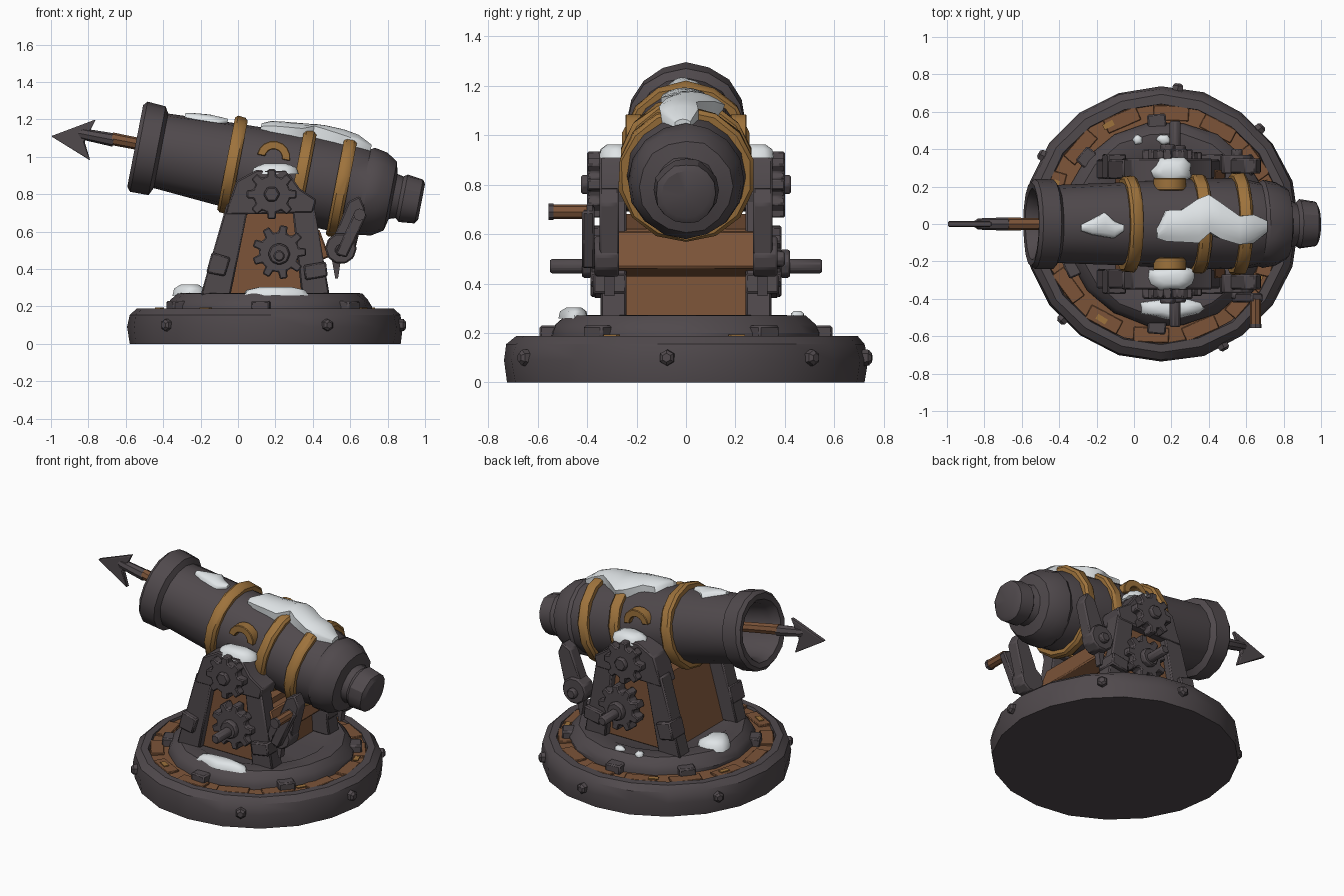
import bpy, bmesh, math, random
from mathutils import Matrix, Vector

random.seed(4)
if "Cube" in bpy.data.objects:
    bpy.data.objects.remove(bpy.data.objects["Cube"])


def material(name, rgb):
    m = bpy.data.materials.new(name)
    m.use_nodes = True
    m.diffuse_color = (*rgb, 1)
    m.node_tree.nodes["Principled BSDF"].inputs["Base Color"].default_value = (*rgb, 1)
    return m


IRON = material("dark iron", (0.08, 0.067, 0.073))
WOOD = material("brown wood", (0.2, 0.088, 0.04))
BRASS = material("old brass", (0.34, 0.17, 0.045))
SNOW = material("snow", (0.8, 0.84, 0.86))

TILT = math.radians(11)
BARREL = Matrix.Translation((0, 0, 0.95)) @ Matrix.Rotation(TILT, 4, 'Y')
BASE = Matrix.Translation((0.145, 0, 0)) @ Matrix.Rotation(-math.pi / 2, 4, 'Y')


def finish(name, bm, mat, frame=Matrix(), angle=32, bevel=0):
    bmesh.ops.recalc_face_normals(bm, faces=bm.faces)
    mesh = bpy.data.meshes.new(name)
    bm.to_mesh(mesh)
    bm.free()
    mesh.transform(frame)
    mesh.materials.append(mat)
    obj = bpy.data.objects.new(name, mesh)
    bpy.context.collection.objects.link(obj)
    if bevel:
        mod = obj.modifiers.new("worn edges", 'BEVEL')
        mod.width, mod.segments = bevel, 1
    bpy.ops.object.select_all(action='DESELECT')
    bpy.context.view_layer.objects.active = obj
    obj.select_set(True)
    bpy.ops.object.shade_smooth_by_angle(angle=math.radians(angle))
    return obj


def lathe(name, profile, mat, frame, sides=16, wobble=0.0, closed=False):
    """Spin (along, radius) points around the local x axis."""
    bm = bmesh.new()
    rings = []
    for s, r in profile:
        ring = []
        for i in range(sides):
            a = math.tau * i / sides
            rr = r + random.uniform(-wobble, wobble) * (r > 0)
            ring.append(bm.verts.new((s, rr * math.sin(a), rr * math.cos(a))))
        rings.append(ring)
    pairs = list(zip(rings, rings[1:])) + ([(rings[-1], rings[0])] if closed else [])
    for a, b in pairs:
        for i in range(sides):
            j = (i + 1) % sides
            bm.faces.new((a[i], a[j], b[j], b[i]))
    bmesh.ops.remove_doubles(bm, verts=bm.verts, dist=0.0005)
    return finish(name, bm, mat, frame)


def prism(name, pts, y0, y1, mat, bevel=0.0, angle=32):
    """Extrude an (x, z) outline from y0 to y1."""
    bm = bmesh.new()
    a = [bm.verts.new((x, y0, z)) for x, z in pts]
    b = [bm.verts.new((x, y1, z)) for x, z in pts]
    bm.faces.new(a)
    bm.faces.new(b[::-1])
    for i in range(len(pts)):
        j = (i + 1) % len(pts)
        bm.faces.new((a[i], a[j], b[j], b[i]))
    return finish(name, bm, mat, bevel=bevel, angle=angle)


def circle(x, z, r, n=10, teeth=0):
    if not teeth:
        return [(x + r * math.cos(math.tau * i / n), z + r * math.sin(math.tau * i / n)) for i in range(n)]
    pts = []
    for i in range(teeth):
        for off, k in ((-0.32, 0.74), (-0.2, 1), (0.2, 1), (0.32, 0.74)):
            a = math.tau * (i + off) / teeth
            pts.append((x + r * k * math.cos(a), z + r * k * math.sin(a)))
    return pts


def box(name, size, frame, mat, bevel=0.008):
    bm = bmesh.new()
    bmesh.ops.create_cube(bm, size=1)
    bmesh.ops.scale(bm, vec=size, verts=bm.verts)
    return finish(name, bm, mat, frame, bevel=bevel)


def mound(name, loc, rx, ry, h):
    """Lumpy snow heap with an uneven outline."""
    bm = bmesh.new()
    n = 12
    wob = [random.uniform(0.75, 1.1) for _ in range(n)]
    rings = [[bm.verts.new((rx * k * wob[i] * math.cos(math.tau * i / n),
                            ry * k * wob[i] * math.sin(math.tau * i / n), z * h))
              for i in range(n)] for k, z in ((1, -0.3), (0.9, 0.5), (0.5, 0.95))]
    for a, b in zip(rings, rings[1:]):
        for i in range(n):
            bm.faces.new((a[i], a[(i + 1) % n], b[(i + 1) % n], b[i]))
    bm.faces.new(rings[-1])
    return finish(name, bm, SNOW, Matrix.Translation(loc), angle=60)


def barrel_snow(name, rows):
    """Snow sheet lying on the barrel; rows are (along, y_min, y_max, radius)."""
    bm = bmesh.new()
    cols = 8
    rows = [(*rows[0][:3], 0.19)] + rows + [(*rows[-1][:3], 0.19)]
    grid = []
    for s, lo, hi, r in rows:
        line = []
        for c in range(cols + 1):
            t = c / cols
            a = math.asin((lo + (hi - lo) * t) / 0.26)
            rr = 0.19 if c in (0, cols) else r - 0.012 + 0.016 * math.sin(math.pi * t)
            line.append(bm.verts.new((s, rr * math.sin(a), rr * math.cos(a))))
        grid.append(line)
    for a, b in zip(grid, grid[1:]):
        for c in range(cols):
            bm.faces.new((a[c], a[c + 1], b[c + 1], b[c]))
    return finish(name, bm, SNOW, BARREL, angle=55)


# Round base: iron rim, wooden floor, iron turntable
lathe("base_rim", [(0, 0), (0, 0.725), (0.09, 0.738), (0.155, 0.725), (0.188, 0.69),
                   (0.188, 0.645), (0.14, 0.635), (0.14, 0)], IRON, BASE, 20, 0.004)
lathe("wood_floor", [(0.13, 0.64), (0.172, 0.64), (0.182, 0.5), (0.13, 0.5)], WOOD, BASE, 20, closed=True)
lathe("turntable", [(0.14, 0.55), (0.2, 0.55), (0.235, 0.53), (0.27, 0.49), (0.272, 0.4),
                    (0.262, 0.38), (0.262, 0)], IRON, Matrix.Translation((0.025, 0, 0)) @ BASE, 18, 0.006)
for i in range(14):
    spin = Matrix.Translation((0.145, 0, 0)) @ Matrix.Rotation(math.tau * (i + 0.3) / 14, 4, 'Z')
    box("floor_plank", (0.08, 0.19, 0.02),
        spin @ Matrix.Translation((0.595, 0, 0.177)) @ Matrix.Rotation(0.05, 4, 'Z'), WOOD, 0.004)
for deg in (83, 44, 150, 224, 297, 354):
    spin = Matrix.Translation((0.145, 0, 0)) @ Matrix.Rotation(math.radians(deg), 4, 'Z')
    lathe("rim_bolt", [(0.7, 0.035), (0.745, 0.032), (0.757, 0.018), (0.757, 0)], IRON,
          spin @ Matrix.Translation((0, 0, 0.1)), 6)
for deg in (35, 95, 140, 205, 265, 320):
    spin = Matrix.Translation((0.17, 0, 0)) @ Matrix.Rotation(math.radians(deg), 4, 'Z')
    box("turntable_lug", (0.1, 0.1, 0.06), spin @ Matrix.Translation((0.54, 0, 0.2)), IRON)
for deg in (20, 118, 160, 238, 330):
    spin = Matrix.Translation((0.145, 0, 0)) @ Matrix.Rotation(math.radians(deg), 4, 'Z')
    box("worn_plank_patch", (0.03, 0.06, 0.006), spin @ Matrix.Translation((0.6, 0, 0.19)), BRASS, 0)

# Barrel with open bore, breech and rear knob
lathe("barrel", [(-0.2, 0), (-0.2, 0.15), (-0.5, 0.165), (-0.555, 0.19), (-0.56, 0.225), (-0.54, 0.243),
                 (-0.44, 0.24), (-0.42, 0.205), (-0.05, 0.225), (0.3, 0.238), (0.58, 0.245),
                 (0.68, 0.225), (0.70, 0.235), (0.77, 0.225), (0.83, 0.19), (0.845, 0.125),
                 (0.88, 0.115), (0.9, 0.13), (0.985, 0.122), (1.0, 0.095), (1.0, 0)],
      IRON, BARREL, 16, 0.004)
for s, r in ((-0.03, 0.25), (0.345, 0.258), (0.565, 0.265)):
    lathe("barrel_band", [(s - 0.035, 0.2), (s - 0.035, r), (s - 0.02, r + 0.012), (s + 0.02, r + 0.012),
                          (s + 0.035, r), (s + 0.035, 0.2)], BRASS, BARREL, 14, 0.004)
barrel_snow("barrel_snow_front", [(-0.33, -0.05, 0, 0.222), (-0.27, -0.08, 0.04, 0.232), (-0.2, -0.1, 0.09, 0.238),
                                  (-0.15, -0.1, 0.03, 0.238), (-0.1, -0.05, 0, 0.235)])
barrel_snow("barrel_snow_rear", [(0.08, -0.09, -0.02, 0.25), (0.13, -0.12, 0.1, 0.268), (0.21, -0.12, 0.1, 0.278),
                                 (0.3, -0.13, 0.16, 0.288), (0.36, -0.07, 0.17, 0.298), (0.42, -0.1, 0.13, 0.3),
                                 (0.52, -0.12, 0.06, 0.298), (0.6, -0.12, 0.07, 0.285), (0.68, -0.06, 0.03, 0.245)])

# Harpoon
lathe("harpoon_shaft", [(-0.2, 0), (-0.2, 0.03), (-0.69, 0.034), (-0.69, 0)], WOOD,
      BARREL @ Matrix.Translation((0, 0, 0.015)), 8)
lathe("harpoon_socket", [(-0.68, 0), (-0.68, 0.036), (-0.85, 0.03), (-0.9, 0)], IRON,
      BARREL @ Matrix.Translation((0, 0, 0.01)), 8)
prism("harpoon_head", [(-1, 1.11), (-0.76, 1.2), (-0.8, 1.12), (-0.82, 1.08), (-0.79, 0.98)],
      -0.016, 0.016, IRON, 0.006)

# Wooden carriage between the cheeks
prism("carriage_core", [(-0.1, 0.26), (0.37, 0.26), (0.35, 0.62), (0.02, 0.68)], -0.27, 0.27, WOOD)
box("rear_beam", (0.11, 0.58, 0.16), Matrix.Translation((0.41, 0, 0.52)) @ Matrix.Rotation(-0.35, 4, 'Y'), WOOD)
lathe("trunnion", [(-0.38, 0), (-0.38, 0.09), (0.38, 0.09), (0.38, 0)], IRON,
      Matrix.Translation((0.18, 0, 0.8)) @ Matrix.Rotation(math.pi / 2, 4, 'Z'), 12)

# Everything that appears on both sides
arch = [(k, a) for k, steps in ((0.09, range(9)), (0.045, range(8, -1, -1))) for a in steps]
arch = [(0.19 + k * math.cos(math.pi * a / 8 - TILT), 0.995 + k * math.sin(math.pi * a / 8 - TILT)) for k, a in arch]
for side in (-1, 1):
    def plate(name, pts, near, far, mat=IRON, bevel=0.008):
        return prism(name, pts, side * near, side * far, mat, bevel)

    plate("cheek_panel", [(-0.1, 0.26), (0.42, 0.26), (0.36, 0.72), (0, 0.72)], 0.25, 0.3, WOOD)
    plate("front_post", [(-0.2, 0.26), (-0.04, 0.26), (0.06, 0.75), (-0.06, 0.75)], 0.24, 0.345)
    plate("rear_post", [(0.34, 0.26), (0.49, 0.26), (0.4, 0.78), (0.29, 0.72)], 0.24, 0.345)
    plate("post_clamp", [(-0.17, 0.38), (-0.07, 0.36), (-0.04, 0.46), (-0.14, 0.49)], 0.24, 0.375)
    plate("rear_clamp", [(0.36, 0.34), (0.48, 0.36), (0.47, 0.44), (0.35, 0.42)], 0.24, 0.375)
    plate("trunnion_bracket", [(-0.07, 0.69), (-0.01, 0.87), (0.1, 0.93), (0.26, 0.93), (0.33, 0.83),
                               (0.42, 0.77), (0.4, 0.7)], 0.2, 0.35)
    plate("trunnion_gear", circle(0.18, 0.8, 0.135, teeth=8), 0.33, 0.4, bevel=0.006)
    plate("trunnion_bolt", circle(0.18, 0.8, 0.045, 6), 0.39, 0.425)
    plate("drive_gear", circle(0.22, 0.49, 0.145, teeth=9), 0.31, 0.385, bevel=0.006)
    plate("drive_hub", circle(0.22, 0.48, 0.06, 8), 0.38, 0.42)
    plate("drive_axle", circle(0.22, 0.47, 0.032, 8), 0.3, 0.55)
    plate("side_handle", arch, 0.18, 0.245, BRASS, 0.004)
    plate("crank_arm", [(0.47, 0.47), (0.62, 0.48), (0.68, 0.72), (0.65, 0.79), (0.59, 0.76)], 0.27, 0.35)
    plate("crank_boss", circle(0.55, 0.51, 0.085), 0.27, 0.37)
    plate("crank_spike", [(0.5, 0.46), (0.55, 0.45), (0.535, 0.35), (0.52, 0.35)], 0.29, 0.33, bevel=0)
    plate("crank_bolt", circle(0.55, 0.5, 0.035, 6), 0.36, 0.4)
    mound("bracket_snow", (0.2, side * 0.285, 0.92), 0.13, 0.075, 0.045)

# Single winding handle and its link
prism("handle_link", [(0.52, 0.48), (0.58, 0.46), (0.69, 0.69), (0.63, 0.72)], -0.42, -0.37, IRON, 0.008)
prism("winding_handle", circle(0.65, 0.69, 0.03, 8), -0.54, -0.4, WOOD)
prism("handle_cap", circle(0.65, 0.69, 0.033, 8), -0.555, -0.535, IRON)

# Snow on the turntable
for x, y, rx, ry, h in ((0.2, -0.45, 0.19, 0.06, 0.035), (-0.26, 0.06, 0.1, 0.12, 0.05),
                        (0.02, 0.45, 0.03, 0.03, 0.02), (0.16, 0.45, 0.04, 0.03, 0.02)):
    mound("turntable_snow", (x, y, 0.27), rx, ry, h)
